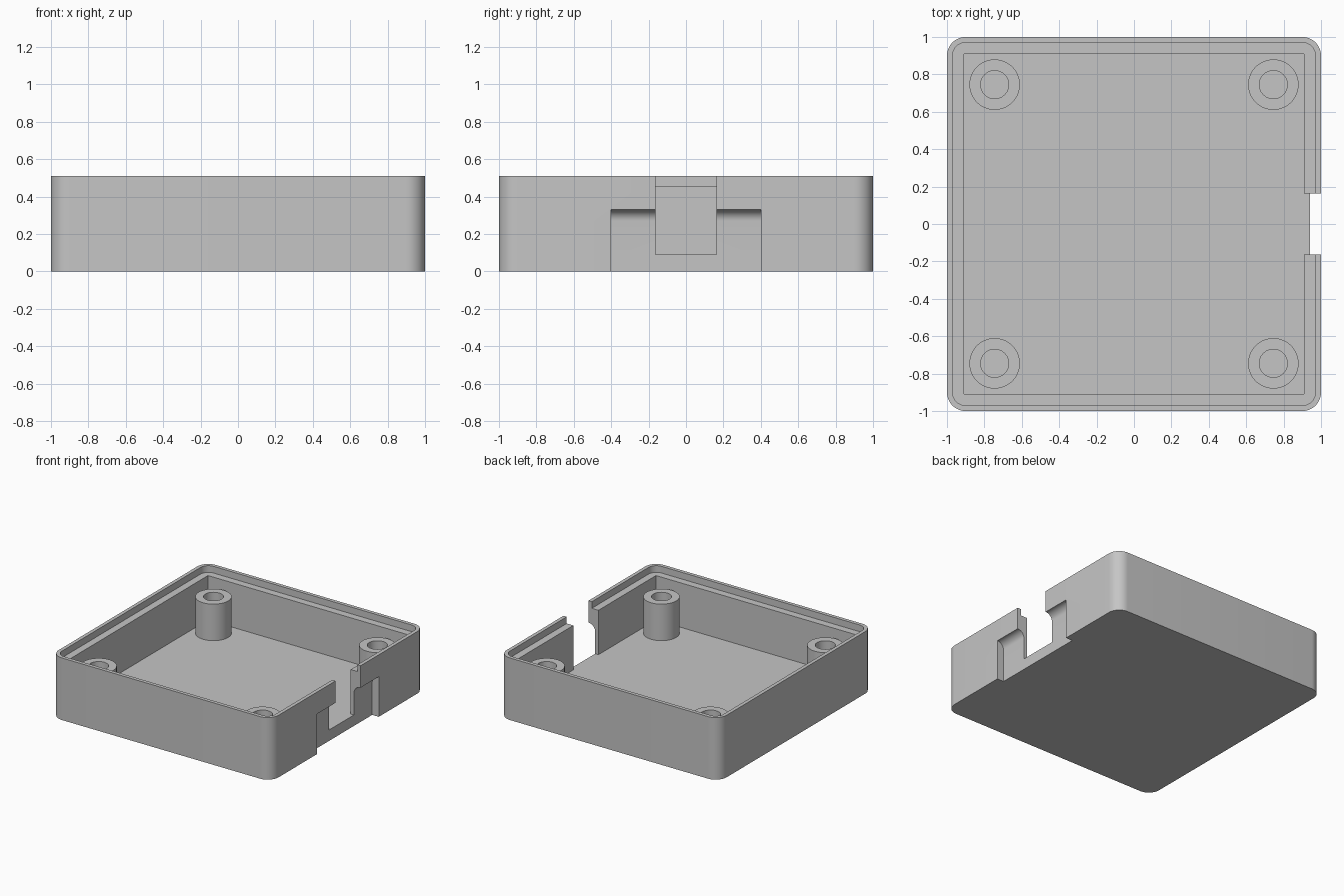
import bpy, bmesh, math
from mathutils import Vector

cube = bpy.data.objects.get("Cube")
if cube:
    bpy.data.objects.remove(cube, do_unlink=True)

HEIGHT, FLOOR, LEDGE = 0.51, 0.09, 0.455
POST_TOP, POST_POS = 0.39, 0.745

grey = bpy.data.materials.new("light_grey_plastic")
grey.use_nodes = True
grey.diffuse_color = (0.56, 0.56, 0.56, 1)
grey.node_tree.nodes["Principled BSDF"].inputs["Base Color"].default_value = (0.56, 0.56, 0.56, 1)


def finish(name, bm):
    bmesh.ops.recalc_face_normals(bm, faces=bm.faces)
    mesh = bpy.data.meshes.new(name)
    bm.to_mesh(mesh)
    bm.free()
    mesh.materials.append(grey)
    obj = bpy.data.objects.new(name, mesh)
    bpy.context.collection.objects.link(obj)
    return obj


def prism(name, outline, direction):
    """Extrude a closed outline of 3D points along a direction."""
    bm = bmesh.new()
    face = bm.faces.new([bm.verts.new(p) for p in outline])
    extruded = bmesh.ops.extrude_face_region(bm, geom=[face], use_keep_orig=True)["geom"]
    moved = [g for g in extruded if isinstance(g, bmesh.types.BMVert)]
    bmesh.ops.translate(bm, verts=moved, vec=Vector(direction))
    return finish(name, bm)


def rounded_square(half, radius, z, steps=12):
    points = []
    for corner, (sx, sy) in enumerate([(1, 1), (-1, 1), (-1, -1), (1, -1)]):
        for i in range(steps + 1):
            a = math.pi / 2 * (corner + i / steps)
            points.append((sx * (half - radius) + radius * math.cos(a),
                           sy * (half - radius) + radius * math.sin(a), z))
    return points


def rectangle(x0, x1, y0, y1, z):
    return [(x0, y0, z), (x1, y0, z), (x1, y1, z), (x0, y1, z)]


def select_only(obj):
    bpy.ops.object.select_all(action='DESELECT')
    obj.select_set(True)
    bpy.context.view_layer.objects.active = obj


def cut(target, cutter):
    cutter.hide_render = True
    mod = target.modifiers.new("cut", 'BOOLEAN')
    mod.operation = 'DIFFERENCE'
    mod.solver = 'EXACT'
    mod.object = cutter
    select_only(target)
    bpy.ops.object.modifier_apply(modifier=mod.name)
    bpy.data.objects.remove(cutter, do_unlink=True)


# Case body: rounded block, hollowed, with a stepped lip around the rim
case = prism("case_body", rounded_square(1, 0.1, 0), (0, 0, HEIGHT))
cut(case, prism("cavity_cutter", rectangle(-0.91, 0.91, -0.91, 0.91, FLOOR), (0, 0, 1)))
cut(case, prism("lip_cutter", rounded_square(0.97, 0.07, LEDGE), (0, 0, 1)))

# Outer plug recess with a filleted top, open at the base
arc = [math.pi / 2 * i / 12 for i in range(13)]
profile = [(1.1, -0.4, -0.1), (0.94, -0.4, -0.1)]
profile += [(1 - 0.06 * math.cos(a), -0.4, 0.27 + 0.06 * math.sin(a)) for a in arc]
profile += [(1.1, -0.4, 0.33)]
cut(case, prism("recess_cutter", profile, (0, 0.8, 0)))

# Connector slot through the wall, open at the rim
cut(case, prism("slot_cutter", rectangle(0.85, 1.1, -0.163, 0.163, FLOOR), (0, 0, 1)))
select_only(case)
bpy.ops.object.shade_smooth_by_angle(angle=math.radians(30))


# Hollow screw posts standing on the floor
def screw_post(name, x, y, outer=0.135, inner=0.075, sides=48):
    bm = bmesh.new()
    base = FLOOR - 0.02
    section = [(outer, base), (outer, POST_TOP), (inner, POST_TOP), (inner, base)]
    rings = []
    for r, z in section:
        angles = [2 * math.pi * i / sides for i in range(sides)]
        rings.append([bm.verts.new((x + r * math.cos(a), y + r * math.sin(a), z)) for a in angles])
    for k, ring in enumerate(rings):
        after = rings[(k + 1) % len(rings)]
        for i in range(sides):
            j = (i + 1) % sides
            bm.faces.new((ring[i], ring[j], after[j], after[i]))
    post = finish(name, bm)
    select_only(post)
    bpy.ops.object.shade_smooth_by_angle(angle=math.radians(30))


for side, sx in (("left", 1), ("right", -1)):
    for end, sy in (("front", -1), ("back", 1)):
        screw_post(f"screw_post_{end}_{side}", sx * POST_POS, sy * POST_POS)
